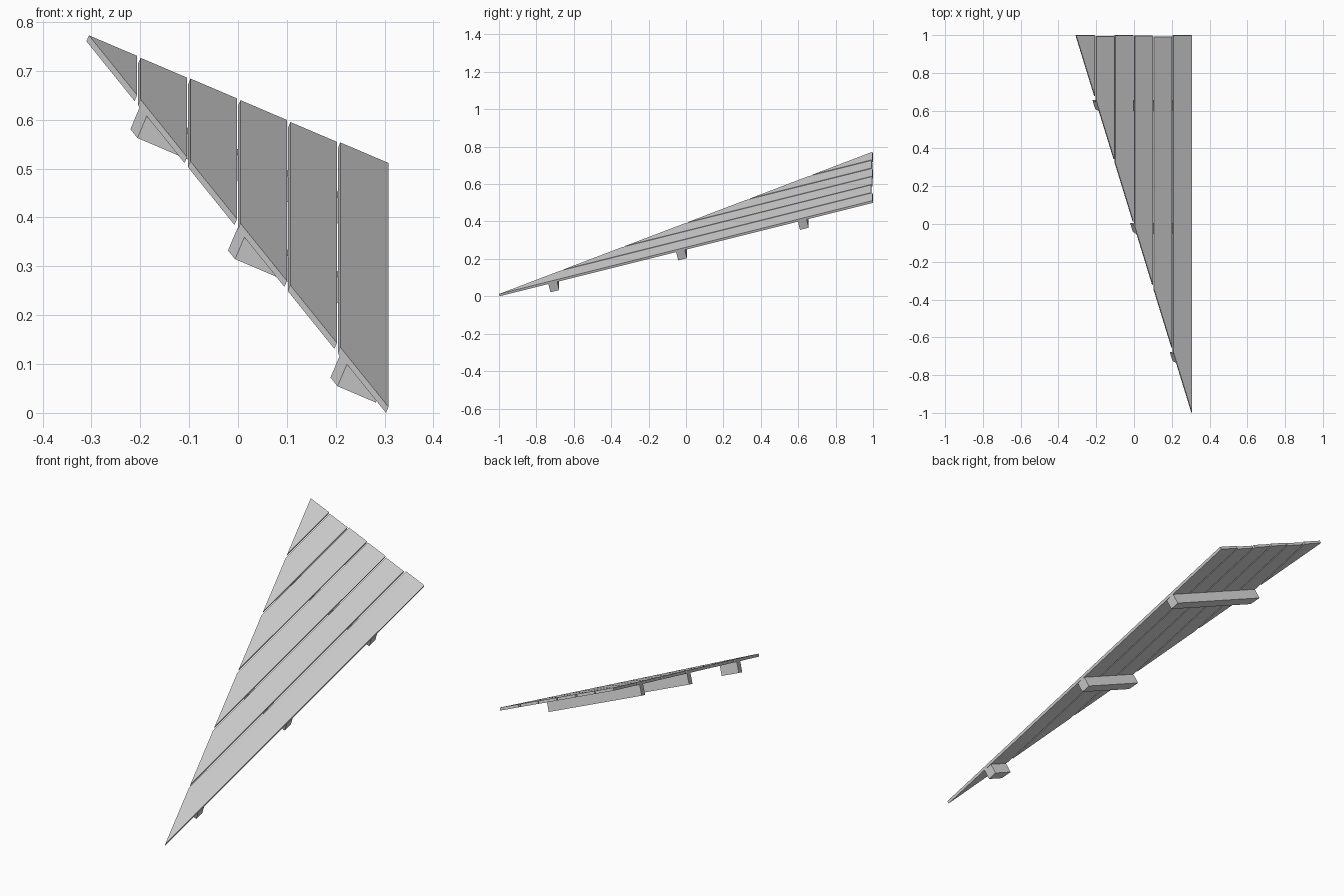
import bpy
import bmesh
from mathutils import Vector

if "Cube" in bpy.data.objects:
    bpy.data.objects.remove(bpy.data.objects["Cube"])

# Sloping roof plane and triangular outline
SLOPE_X, SLOPE_Y = -0.426, 0.25
NORMAL = Vector((-SLOPE_X, -SLOPE_Y, 1)).normalized()
LEFT, RIGHT, FRONT, BACK = -0.305, 0.308, -1.0, 0.997
THICK, BATTEN_DEPTH = 0.0135, 0.05
PLANKS, GAP = 6, 0.007

grey = bpy.data.materials.new("pale_grey")
grey.use_nodes = True
grey.diffuse_color = (0.65, 0.65, 0.65, 1)
grey.node_tree.nodes["Principled BSDF"].inputs["Base Color"].default_value = grey.diffuse_color


def on_plane(x, y):
    z = THICK * NORMAL.z + SLOPE_X * (x - RIGHT) + SLOPE_Y * (y - FRONT)
    return Vector((x, y, z))


def hip_y(x):
    return FRONT + (RIGHT - x) / (RIGHT - LEFT) * (BACK - FRONT)


def hip_x(y):
    return RIGHT - (y - FRONT) / (BACK - FRONT) * (RIGHT - LEFT)


def slab(name, outline, top, bottom):
    """Prism of an outline on the roof plane, between two depths below it."""
    bm = bmesh.new()
    face = bm.faces.new([bm.verts.new(on_plane(x, y) - NORMAL * top) for x, y in outline])
    result = bmesh.ops.extrude_face_region(bm, geom=[face], use_keep_orig=True)
    moved = [v for v in result["geom"] if isinstance(v, bmesh.types.BMVert)]
    bmesh.ops.translate(bm, verts=moved, vec=NORMAL * (top - bottom))
    bmesh.ops.recalc_face_normals(bm, faces=bm.faces)
    mesh = bpy.data.meshes.new(name)
    bm.to_mesh(mesh)
    bm.free()
    mesh.materials.append(grey)
    bpy.context.collection.objects.link(bpy.data.objects.new(name, mesh))


# Planks, cut along the diagonal, with slightly uneven back ends
pitch = (RIGHT - LEFT) / PLANKS
for i, short in enumerate((0, 0.004, 0, 0.002, 0.007, 0)):
    x0 = LEFT + i * pitch + (GAP / 2 if i else 0)
    x1 = LEFT + (i + 1) * pitch - (GAP / 2 if i < PLANKS - 1 else 0)
    back = BACK - short
    outline = [(x0, hip_y(x0)), (x1, hip_y(x1)), (x1, back)]
    if i:
        outline.append((x0, back))
    slab(f"plank_{i + 1}", outline, 0, THICK)

# Battens under the planks, left ends following the diagonal
for name, y in (("back", 0.595), ("middle", -0.056), ("front", -0.739)):
    y1 = y + 0.047
    end = RIGHT - 0.002
    slab(f"{name}_batten", [(hip_x(y), y), (end, y), (end, y1), (hip_x(y1), y1)],
         THICK, THICK + BATTEN_DEPTH)
